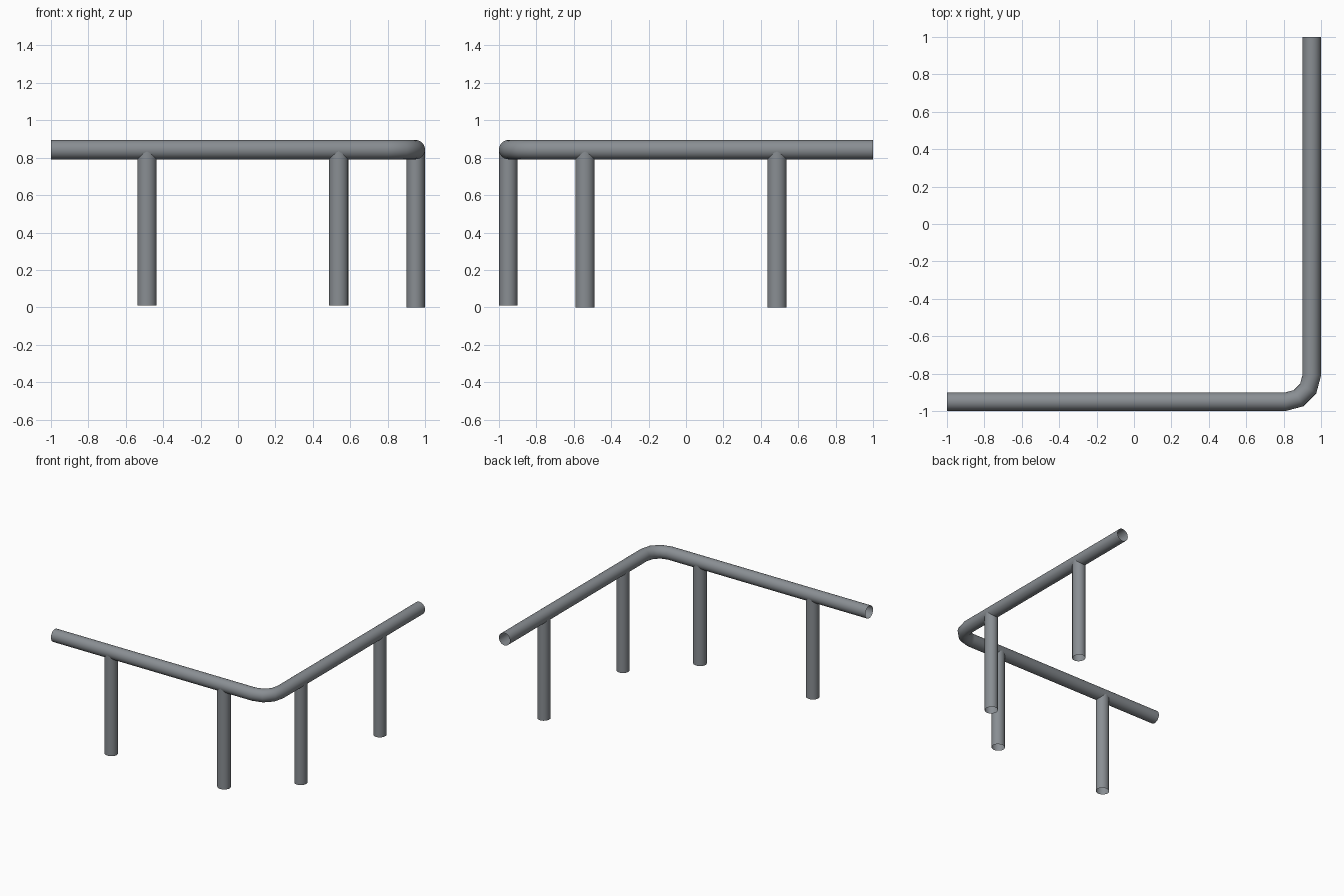
import bpy, bmesh
from math import cos, sin, pi, radians

if "Cube" in bpy.data.objects:
    bpy.data.objects.remove(bpy.data.objects["Cube"])

SIDES = 24
R, RV = 0.05, 0.0515          # rail radius across and upright
RAIL_Z = 0.843
BEND_C, BEND_R = 0.81, 0.14

steel = bpy.data.materials.new("steel")
steel.diffuse_color = (0.25, 0.27, 0.29, 1.0)
steel.use_nodes = True
steel.node_tree.nodes["Principled BSDF"].inputs["Base Color"].default_value = steel.diffuse_color


def tube(name, rings):
    """Bridge equal rings of points into an open-ended tube."""
    bm = bmesh.new()
    loops = [[bm.verts.new(p) for p in ring] for ring in rings]
    for a, b in zip(loops, loops[1:]):
        for i in range(SIDES):
            j = (i + 1) % SIDES
            bm.faces.new((a[i], a[j], b[j], b[i]))
    # Make the walls face outwards from the tube's centre line
    bm.normal_update()
    face = bm.faces[:][0]
    centre = sum((v.co for v in loops[0][1:]), loops[0][0].co.copy()) / SIDES
    if face.normal.dot(face.verts[0].co - centre) < 0:
        bmesh.ops.reverse_faces(bm, faces=bm.faces[:])
    mesh = bpy.data.meshes.new(name)
    bm.to_mesh(mesh)
    bm.free()
    mesh.materials.append(steel)
    obj = bpy.data.objects.new(name, mesh)
    bpy.context.collection.objects.link(obj)
    bpy.ops.object.select_all(action='DESELECT')
    obj.select_set(True)
    bpy.context.view_layer.objects.active = obj
    bpy.ops.object.shade_smooth_by_angle(angle=radians(40))


angles = [2 * pi * i / SIDES for i in range(SIDES)]

# Handrail: two straight runs joined by a three-segment bend
path = [(-1.0, -0.95, -pi / 2)]
for k in range(4):
    a = -pi / 2 + k * pi / 6
    path.append((BEND_C + BEND_R * cos(a), -BEND_C + BEND_R * sin(a), a))
path.append((0.95, 1.0, 0.0))
tube("handrail", [[(x + R * cos(t) * cos(a), y + R * cos(t) * sin(a), RAIL_Z + RV * sin(t))
                   for t in angles] for x, y, a in path])


# Posts: slightly wider along the rail, running up into its core
def post(name, x, y, rx, ry, bottom):
    tube(name, [[(x + rx * cos(t), y + ry * sin(t), z) for t in angles]
                for z in (bottom, RAIL_Z)])


WIDE, NARROW = 0.0515, 0.049
for i, x in enumerate((-0.487, 0.538)):
    post(f"front_post_{i + 1}", x, -0.95, WIDE, NARROW, 0.01)
for i, y in enumerate((-0.54, 0.486)):
    post(f"side_post_{i + 1}", 0.95, y, NARROW, WIDE, 0.0)
